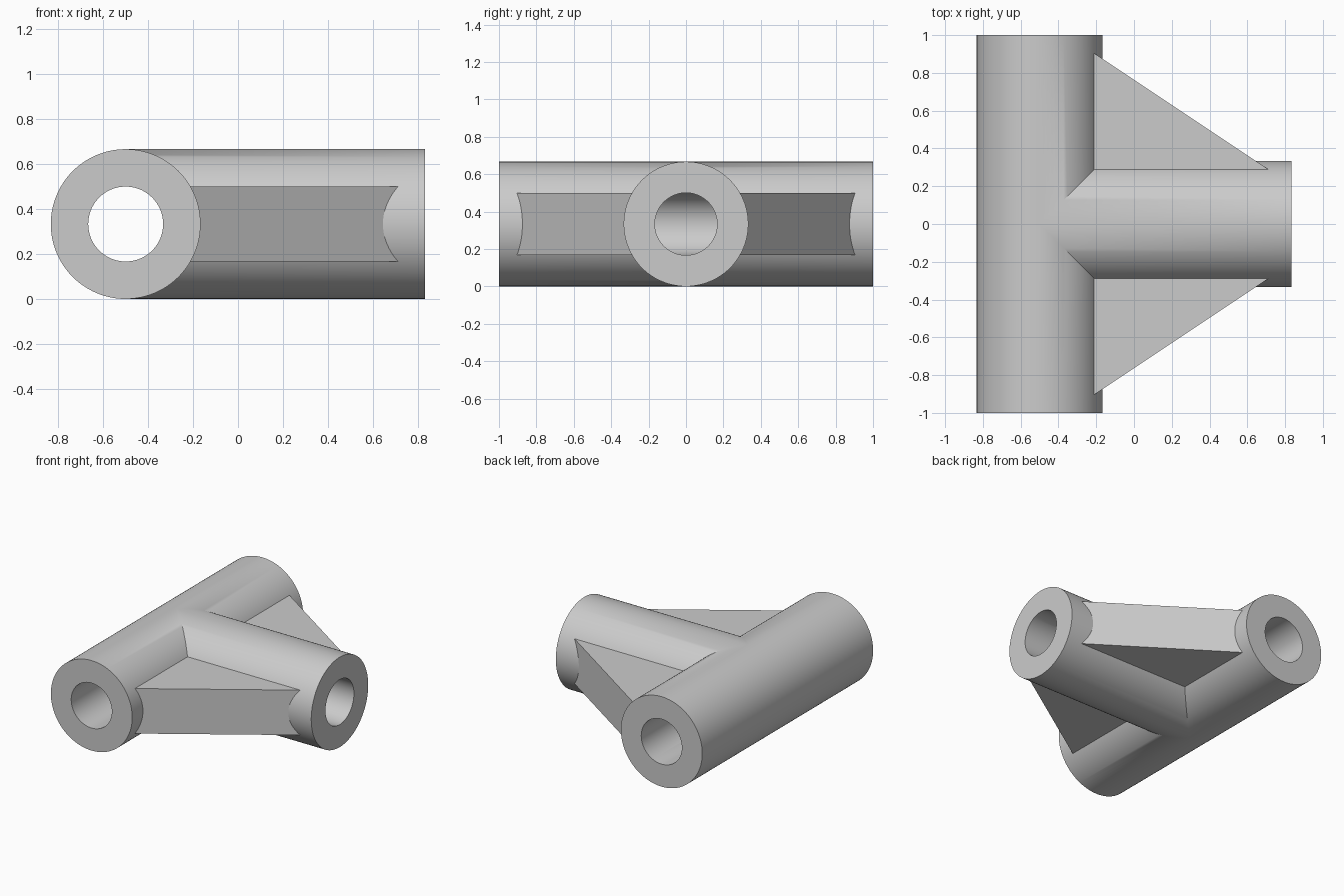
import bpy, bmesh
from math import cos, sin, pi
from mathutils import Vector

R, BORE = 1 / 3, 1 / 6          # outer and bore radius
JOINT = Vector((-0.5, 0, R))    # where the axes cross
SEGMENTS = 96

cube = bpy.data.objects.get("Cube")
if cube:
    bpy.data.objects.remove(cube)

grey = bpy.data.materials.new("light_grey")
grey.use_nodes = True
grey.diffuse_color = (0.6, 0.6, 0.6, 1)
grey.node_tree.nodes["Principled BSDF"].inputs["Base Color"].default_value = (0.6, 0.6, 0.6, 1)


def finish(name, bm):
    bmesh.ops.remove_doubles(bm, verts=bm.verts, dist=1e-5)
    bmesh.ops.recalc_face_normals(bm, faces=bm.faces)
    mesh = bpy.data.meshes.new(name)
    bm.to_mesh(mesh)
    bm.free()
    mesh.materials.append(grey)
    obj = bpy.data.objects.new(name, mesh)
    bpy.context.collection.objects.link(obj)
    return obj


def add_arm(bm, along, side, length, trim):
    """Hollow arm whose inner end is mitred by trim(sideways offset)."""
    along, side = Vector(along), Vector(side)
    ends = []
    for radius in (R, BORE):
        start, end = [], []
        for i in range(SEGMENTS):
            a = 2 * pi * i / SEGMENTS
            u = radius * cos(a)
            base = JOINT + side * u + Vector((0, 0, radius * sin(a)))
            start.append(bm.verts.new(base + along * trim(u)))
            end.append(bm.verts.new(base + along * length))
        for i in range(SEGMENTS):
            quad = (start[i - 1], start[i], end[i], end[i - 1])
            bm.faces.new(quad)
        ends.append(end)
    outer, inner = ends
    for i in range(SEGMENTS):
        bm.faces.new((outer[i - 1], outer[i], inner[i], inner[i - 1]))


# Tee pipe: two halves of the main tube and the branch, mitred together
bm = bmesh.new()
for sign in (1, -1):
    add_arm(bm, (0, sign, 0), (1, 0, 0), 1, lambda u: max(0, u))
add_arm(bm, (1, 0, 0), (0, 1, 0), 4 / 3, abs)
tee = finish("tee_pipe", bm)
bpy.context.view_layer.objects.active = tee
tee.select_set(True)
bpy.ops.object.shade_smooth_by_angle(angle=pi / 6)
tee.select_set(False)

# Triangular gussets in both corners, buried slightly in the pipe walls
for name, sign in (("back_gusset", 1), ("front_gusset", -1)):
    bm = bmesh.new()
    outline = [(-0.25, 0.25), (0.77, 0.25), (-0.25, 0.93)]
    face = bm.faces.new([bm.verts.new((x, sign * y, R - BORE)) for x, y in outline])
    top = bmesh.ops.extrude_face_region(bm, geom=[face])["geom"]
    bmesh.ops.translate(bm, vec=(0, 0, 2 * BORE),
                        verts=[v for v in top if isinstance(v, bmesh.types.BMVert)])
    finish(name, bm)
